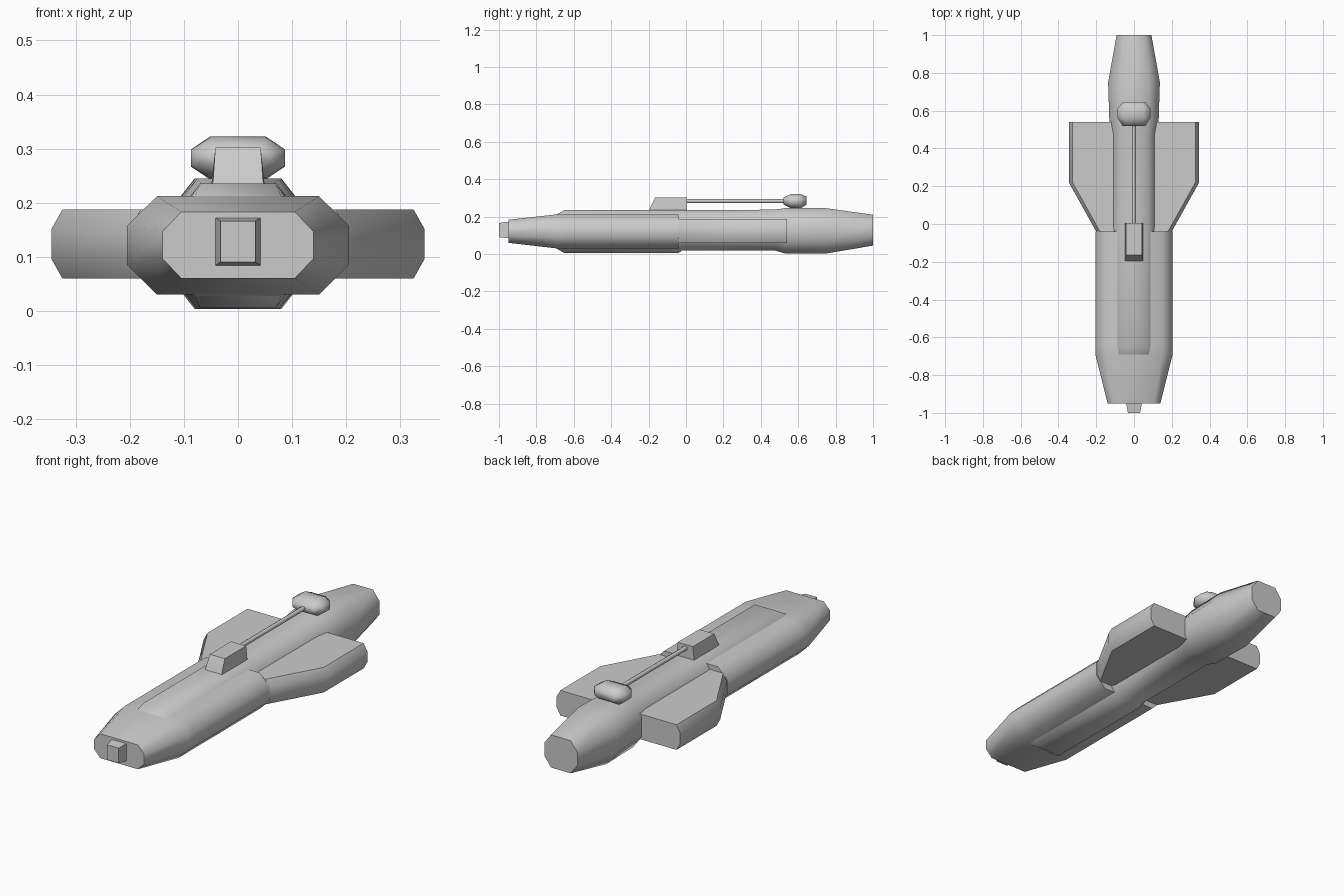
import bpy, bmesh, math

if "Cube" in bpy.data.objects:
    bpy.data.objects.remove(bpy.data.objects["Cube"])

grey = bpy.data.materials.new("hull grey")
grey.diffuse_color = (0.6, 0.6, 0.6, 1)
grey.use_nodes = True
grey.node_tree.nodes["Principled BSDF"].inputs["Base Color"].default_value = grey.diffuse_color


def finish(name, bm, angle=60):
    """Turn a bmesh into a smooth-shaded grey object."""
    bmesh.ops.recalc_face_normals(bm, faces=bm.faces)
    me = bpy.data.meshes.new(name)
    bm.to_mesh(me)
    bm.free()
    me.materials.append(grey)
    ob = bpy.data.objects.new(name, me)
    bpy.context.collection.objects.link(ob)
    bpy.ops.object.select_all(action='DESELECT')
    ob.select_set(True)
    bpy.context.view_layer.objects.active = ob
    bpy.ops.object.shade_smooth_by_angle(angle=math.radians(angle))
    return ob


def octagon(y, half, flat, low, high, side=0.2):
    """Eight-sided section: half width, flat half width, z range, side wall share."""
    mid, s = (low + high) / 2, (high - low) * side
    right = [(flat, low), (half, mid - s), (half, mid + s), (flat, high)]
    return [(x, y, z) for x, z in right] + [(-x, y, z) for x, z in reversed(right)]


def loft(name, rings, angle=60):
    """Skin a row of matching sections and cap both ends."""
    bm = bmesh.new()
    rows = [[bm.verts.new(p) for p in ring] for ring in rings]
    n = len(rows[0])
    for a, b in zip(rows, rows[1:]):
        for i in range(n):
            j = (i + 1) % n
            bm.faces.new((a[i], a[j], b[j], b[i]))
    bm.faces.new(rows[0])
    bm.faces.new(rows[-1])
    return finish(name, bm, angle)


def box_ring(y, bottom, top, low, high):
    return [(bottom, y, low), (top, y, high), (-top, y, high), (-bottom, y, low)]


# wide forward hull with tapered bow
loft("forward_hull", [
    octagon(-0.95, 0.14, 0.105, 0.06, 0.183),
    octagon(-0.69, 0.205, 0.15, 0.03, 0.212),
    octagon(-0.64, 0.205, 0.15, 0.03, 0.212),
    octagon(-0.04, 0.205, 0.15, 0.03, 0.212)])

# spine running through the hull, swelling into the tail
loft("spine", [
    octagon(-0.69, 0.11, 0.08, 0.028, 0.212),
    octagon(-0.65, 0.12, 0.07, 0.005, 0.235),
    octagon(-0.04, 0.12, 0.07, 0.005, 0.235),
    octagon(-0.02, 0.12, 0.07, 0.02, 0.235),
    octagon(0.47, 0.12, 0.07, 0.02, 0.237),
    octagon(0.53, 0.13, 0.075, 0.003, 0.245),
    octagon(0.75, 0.137, 0.08, 0.003, 0.245),
    octagon(1.0, 0.092, 0.055, 0.045, 0.21)])

# swept side wings as one slab with chamfered tips
loft("wings", [octagon(y, w, w - 0.02, 0.06, 0.187, 0.22)
               for y, w in ((-0.04, 0.2), (0.22, 0.345), (0.54, 0.345))])

# bow nozzle
loft("bow_nozzle", [
    box_ring(-1.0, 0.032, 0.032, 0.09, 0.166),
    box_ring(-0.94, 0.043, 0.043, 0.083, 0.173)])

# turret block with sloped front
loft("turret", [
    [(0.05, -0.2, 0.225), (0.046, -0.195, 0.24), (-0.046, -0.195, 0.24), (-0.05, -0.2, 0.225)],
    box_ring(-0.165, 0.05, 0.042, 0.225, 0.302),
    box_ring(0.005, 0.05, 0.042, 0.225, 0.302)])

# long thin barrel
loft("barrel", [[(0.011 * math.cos(math.tau * i / 8), y, 0.283 + 0.011 * math.sin(math.tau * i / 8))
                 for i in range(8)] for y in (-0.02, 0.56)])

# rounded pod at the end of the barrel
loft("barrel_pod", [
    octagon(0.52, 0.06, 0.04, 0.266, 0.302),
    octagon(0.56, 0.087, 0.052, 0.246, 0.32),
    octagon(0.61, 0.087, 0.052, 0.243, 0.322),
    octagon(0.645, 0.06, 0.04, 0.264, 0.307)], 80)
